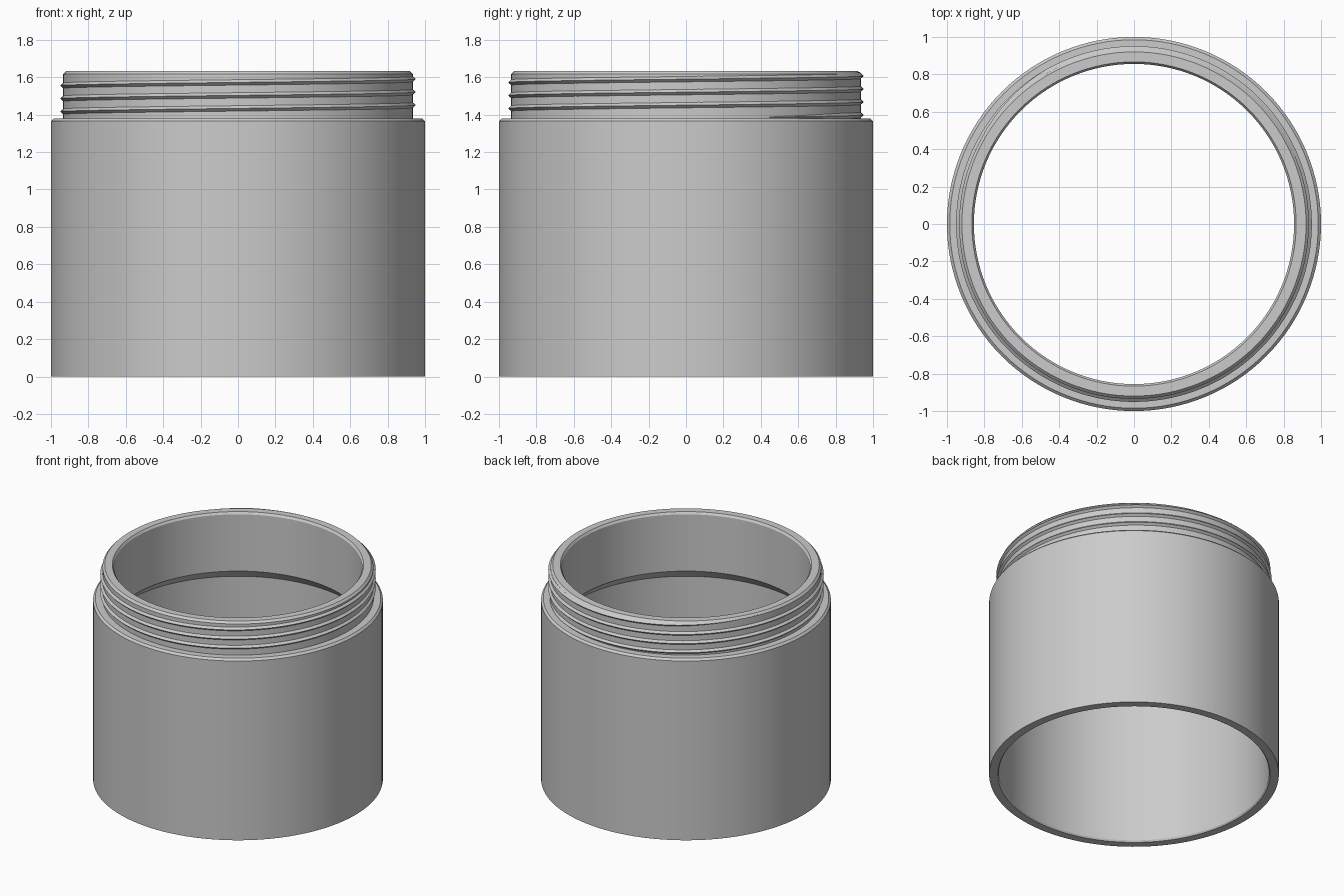
import bpy
import bmesh
from math import cos, sin, pi, radians

SEGMENTS = 128

cube = bpy.data.objects.get("Cube")
if cube:
    bpy.data.objects.remove(cube)

grey = bpy.data.materials.new("plain grey")
grey.use_nodes = True
grey.diffuse_color = (0.6, 0.6, 0.6, 1)
grey.node_tree.nodes["Principled BSDF"].inputs["Base Color"].default_value = (0.6, 0.6, 0.6, 1)


def ring_point(radius, angle, z):
    return (radius * cos(angle), radius * sin(angle), z)


def finish(name, bm):
    bmesh.ops.recalc_face_normals(bm, faces=bm.faces)
    mesh = bpy.data.meshes.new(name)
    bm.to_mesh(mesh)
    bm.free()
    mesh.materials.append(grey)
    obj = bpy.data.objects.new(name, mesh)
    bpy.context.collection.objects.link(obj)
    bpy.ops.object.select_all(action="DESELECT")
    obj.select_set(True)
    bpy.context.view_layer.objects.active = obj
    bpy.ops.object.shade_smooth_by_angle(angle=radians(25))
    return obj


def bridge(bm, a, b):
    # Join two closed sections with quads
    for i in range(len(a)):
        j = (i + 1) % len(a)
        bm.faces.new((a[i], a[j], b[j], b[i]))


# Sleeve: closed wall section (radius, height) turned about z
PROFILE = [
    (1.0, 0.0), (1.0, 1.365), (0.985, 1.38),        # outer wall and shoulder
    (0.935, 1.38), (0.935, 1.617), (0.92, 1.633),   # threaded neck
    (0.867, 1.633), (0.856, 1.617),                 # rim and mouth bevel
    (0.856, 1.185), (0.932, 1.11),                  # inner step
    (0.932, 0.012), (0.94, 0.0),                    # lower bore
]
bm = bmesh.new()
sections = [
    [bm.verts.new(ring_point(r, 2 * pi * i / SEGMENTS, z)) for r, z in PROFILE]
    for i in range(SEGMENTS)
]
for i, section in enumerate(sections):
    bridge(bm, section, sections[(i + 1) % SEGMENTS])
finish("sleeve_body", bm)

# Thread: triangular ridge rising around the neck, tapered at both ends
PITCH, START, TURNS = 0.0695, 1.385, 3.4
HALF, ROOT, HEIGHT = 0.019, 0.93, 0.021
bm = bmesh.new()
steps = int(TURNS * SEGMENTS)
sections = []
for i in range(steps + 1):
    turn = i / SEGMENTS
    angle = 2 * pi * (turn + 0.05)
    z = START + PITCH * turn
    fade = min(1, 0.05 + turn * 8, 0.05 + (TURNS - turn) * 8)
    sections.append([
        bm.verts.new(ring_point(ROOT, angle, z - HALF * fade)),
        bm.verts.new(ring_point(ROOT + HEIGHT * fade, angle, z)),
        bm.verts.new(ring_point(ROOT, angle, z + HALF * fade)),
    ])
for a, b in zip(sections, sections[1:]):
    bridge(bm, a, b)
bm.faces.new(sections[0])
bm.faces.new(sections[-1])
finish("neck_thread", bm)
